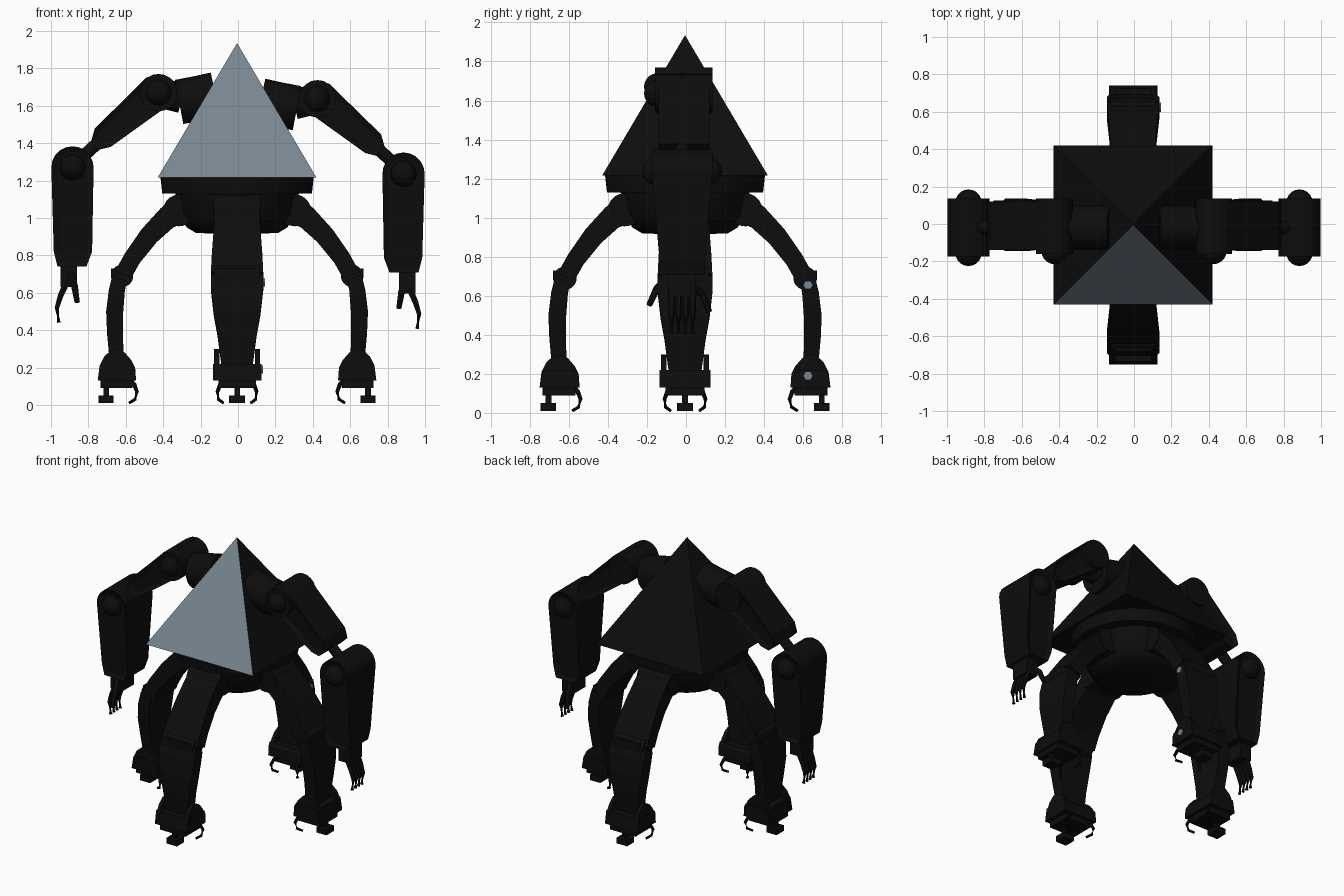
import bpy, bmesh, math
from mathutils import Matrix, Vector

cube = bpy.data.objects.get("Cube")
if cube:
    bpy.data.objects.remove(cube)


def material(name, colour):
    m = bpy.data.materials.new(name)
    m.use_nodes = True
    m.diffuse_color = (*colour, 1)
    m.node_tree.nodes["Principled BSDF"].inputs["Base Color"].default_value = (*colour, 1)
    return m


BLACK = material("matte black", (0.004, 0.004, 0.004))
GREY = material("blue grey", (0.19, 0.24, 0.28))


def add(name, bm, place, mats=(BLACK,), smooth=False):
    bm.transform(place)
    bmesh.ops.recalc_face_normals(bm, faces=bm.faces)
    mesh = bpy.data.meshes.new(name)
    bm.to_mesh(mesh)
    bm.free()
    for m in mats:
        mesh.materials.append(m)
    ob = bpy.data.objects.new(name, mesh)
    bpy.context.collection.objects.link(ob)
    if smooth:
        bpy.ops.object.select_all(action="DESELECT")
        ob.select_set(True)
        bpy.context.view_layer.objects.active = ob
        bpy.ops.object.shade_smooth_by_angle(angle=math.radians(40))
    return ob


def loft(name, rings, place, **kw):
    """Skin closed rings of points and cap both ends."""
    bm = bmesh.new()
    loops = [[bm.verts.new(p) for p in ring] for ring in rings]
    n = len(loops[0])
    for a, b in zip(loops, loops[1:]):
        for i in range(n):
            j = (i + 1) % n
            bm.faces.new((a[i], a[j], b[j], b[i]))
    bm.faces.new(loops[0])
    bm.faces.new(loops[-1])
    return add(name, bm, place, **kw)


def prism(name, profile, y0, y1, place, panel=0, taper=None):
    """Extrude an (x, z) outline along y; panel recesses both flat sides."""
    bm = bmesh.new()
    a = bm.faces.new([bm.verts.new((x, y0, z)) for x, z in profile])
    ext = bmesh.ops.extrude_face_region(bm, geom=[a], use_keep_orig=True)["geom"]
    top = [g for g in ext if isinstance(g, bmesh.types.BMFace)][0]
    for v in top.verts:
        v.co.y = y1
    bmesh.ops.recalc_face_normals(bm, faces=bm.faces)
    if panel:
        bmesh.ops.inset_region(bm, faces=[a, top], thickness=panel, depth=-0.015)
    if taper:
        mid = (y0 + y1) / 2
        for v in bm.verts:
            if v.co.z < taper:
                v.co.y = mid + (v.co.y - mid) * 0.75
    return add(name, bm, place)


def tube(name, points, radius, place, sides=8, end=None):
    """Round rod along a path, optionally narrowing to an end radius."""
    pts = [Vector(p) for p in points]
    end = radius if end is None else end
    rings = []
    for i, p in enumerate(pts):
        d = pts[min(i + 1, len(pts) - 1)] - pts[max(i - 1, 0)]
        q = d.to_track_quat("Z", "Y")
        r = radius + (end - radius) * i / (len(pts) - 1)
        rings.append([p + q @ Vector((r * math.cos(t), r * math.sin(t), 0))
                      for t in (math.tau * k / sides for k in range(sides))])
    return loft(name, rings, place, smooth=sides > 6)


def ball(name, centre, radius, place):
    bm = bmesh.new()
    bmesh.ops.create_uvsphere(bm, u_segments=20, v_segments=12, radius=radius,
                              matrix=Matrix.Translation(centre))
    return add(name, bm, place, smooth=True)


def box(name, x, y, z, place):
    return prism(name, [(x[0], z[0]), (x[1], z[0]), (x[1], z[1]), (x[0], z[1])], *y, place)


BODY = Matrix.Translation((-0.005, -0.005, 0))

# Pyramid shell with one pale front face
bm = bmesh.new()
bmesh.ops.create_cone(bm, cap_ends=True, segments=4, radius1=0.425 * math.sqrt(2), radius2=0,
                      depth=0.72, matrix=Matrix.Translation((0, 0, 1.575)) @ Matrix.Rotation(math.pi / 4, 4, "Z"))
bmesh.ops.recalc_face_normals(bm, faces=bm.faces)
for f in bm.faces:
    f.material_index = int(f.normal.y < -0.5)
add("pyramid_shell", bm, BODY, mats=(BLACK, GREY))

# Round base plate and hip hub
hub = [(0.41, 1.22), (0.40, 1.13), (0.33, 1.13), (0.31, 1.02), (0.27, 0.95), (0.22, 0.92), (0.1, 0.915)]
loft("hip_hub", [[(r * math.cos(a), r * math.sin(a), z) for a in (math.tau * k / 32 for k in range(32))]
                 for r, z in hub], BODY, smooth=True)


def limb(name, stations, place):
    """Rectangular loft; each station is outer x, z, inner x, z, half width."""
    loft(name, [[(a, -w, b), (a, w, b), (c, w, d), (c, -w, d)] for a, b, c, d, w in stations], place)


# Four identical legs around the hub
thigh = [(0.33, 1.12, 0.26, 0.98, 0.11), (0.41, 1.05, 0.34, 0.95, 0.12), (0.51, 0.94, 0.43, 0.87, 0.125),
         (0.60, 0.81, 0.52, 0.76, 0.135), (0.655, 0.71, 0.565, 0.68, 0.14)]
shin = [(0.665, 0.70, 0.59, 0.66, 0.14), (0.685, 0.62, 0.60, 0.61, 0.14), (0.70, 0.50, 0.61, 0.48, 0.125),
        (0.695, 0.38, 0.61, 0.37, 0.105), (0.68, 0.22, 0.605, 0.22, 0.085)]
dome = [(0.54, 0.13), (0.545, 0.2), (0.565, 0.24), (0.60, 0.28), (0.64, 0.3),
        (0.67, 0.295), (0.71, 0.26), (0.735, 0.21), (0.745, 0.13)]
for k, side in enumerate(("left", "back", "right", "front")):
    place = BODY @ Matrix.Rotation(k * math.pi / 2, 4, "Z")
    n = side + "_leg_"
    tube(n + "hip", [(0.31, -0.125, 1.04), (0.31, 0.125, 1.04)], 0.085, place, 20)
    limb(n + "thigh", thigh, place)
    tube(n + "knee", [(0.615, -0.12, 0.69), (0.615, 0.12, 0.69)], 0.06, place, 20)
    box(n + "knee_cap", (0.64, 0.675), (-0.1, 0.1), (0.68, 0.73), place)
    limb(n + "shin", shin, place)
    prism(n + "foot", [(x, min(z, 0.22)) for x, z in (dome[0], dome[1], (0.555, 0.22), (0.73, 0.22), dome[-1])],
          -0.13, 0.13, place)
    box(n + "sole", (0.56, 0.73), (-0.1, 0.1), (0.09, 0.14), place)
    box(n + "toe_stem", (0.685, 0.715), (-0.015, 0.015), (0.04, 0.1), place)
    box(n + "toe_bar", (0.66, 0.74), (-0.042, 0.042), (0.01, 0.05), place)
    for s in (-1, 1):
        prism(n + "ankle_plate", dome, s * 0.095, s * 0.122, place)
        tube(n + "claw", [(0.57, s * 0.065, 0.13), (0.55, s * 0.09, 0.11), (0.535, s * 0.105, 0.07),
                          (0.545, s * 0.1, 0.03), (0.575, s * 0.075, 0.012)], 0.013, place, end=0.008)

# Small worn chips on the back leg
for z, x, r in ((0.655, 0.141, 0.025), (0.19, 0.131, 0.025)):
    chip = tube("back_leg_chip", [(x - 0.005, 0.625, z), (x + 0.003, 0.625, z)], r, Matrix.Identity(4), 6)
    chip.data.materials[0] = GREY

# Two mirrored arms, the left one hanging slightly lower
upper = [(0.36, 1.61), (0.355, 1.70), (0.42, 1.77), (0.49, 1.75), (0.56, 1.68),
         (0.765, 1.48), (0.785, 1.41), (0.74, 1.365), (0.68, 1.38)]
fore = [(0.81, 0.74), (0.78, 0.82)]
fore += [(0.885 - 0.113 * math.cos(a), 1.27 + 0.113 * math.sin(a))
         for a in (math.pi * k / 10 for k in range(11))]
fore += [(0.985, 0.82), (0.965, 0.74)]
for side, s, drop, thumb in (("left", 1, -0.033, 0.12), ("right", -1, 0, -0.19)):
    place = Matrix.Translation((0, -0.02, drop)) @ Matrix.Diagonal((s, 1, 1, 1))
    n = side + "_arm_"
    tube(n + "shoulder_drum", [(0.12, 0, 1.66), (0.21, 0, 1.64), (0.315, 0, 1.62)], 0.12, place, 20)
    tube(n + "shoulder_link", [(0.30, 0, 1.64), (0.42, 0, 1.67)], 0.08, place, 16)
    tube(n + "shoulder_joint", [(0.425, -0.14, 1.67), (0.425, 0.155, 1.67)], 0.1, place, 20)
    ball(n + "shoulder_cap", (0.425, -0.125, 1.67), 0.07, place)
    prism(n + "upper", upper, -0.12, 0.14, place, panel=0.03)
    tube(n + "elbow_link", [(0.73, 0, 1.42), (0.80, 0, 1.355), (0.89, 0, 1.28)], 0.035, place, 10)
    prism(n + "forearm", fore, -0.155, 0.155, place, panel=0.03, taper=0.9)
    for e in (-1, 1):
        ball(n + "elbow_cap", (0.885, e * 0.135, 1.27), 0.07, place)
    # Hand with four fingers and a thumb
    box(n + "palm", (0.86, 0.95), (-0.07, 0.07), (0.63, 0.75), place)
    for f in range(4):
        y = -0.054 + f * 0.036
        tube(n + "finger", [(0.915, y, 0.66), (0.95, y, 0.58), (0.968, y, 0.52), (0.958, y, 0.44)],
             0.02, place, 6, 0.011)
    t = thumb + 0.02
    tube(n + "thumb", [(0.90, t * 0.3, 0.70), (0.875, t * 0.75, 0.64), (0.86, t, 0.55)], 0.024, place, 6, 0.015)
